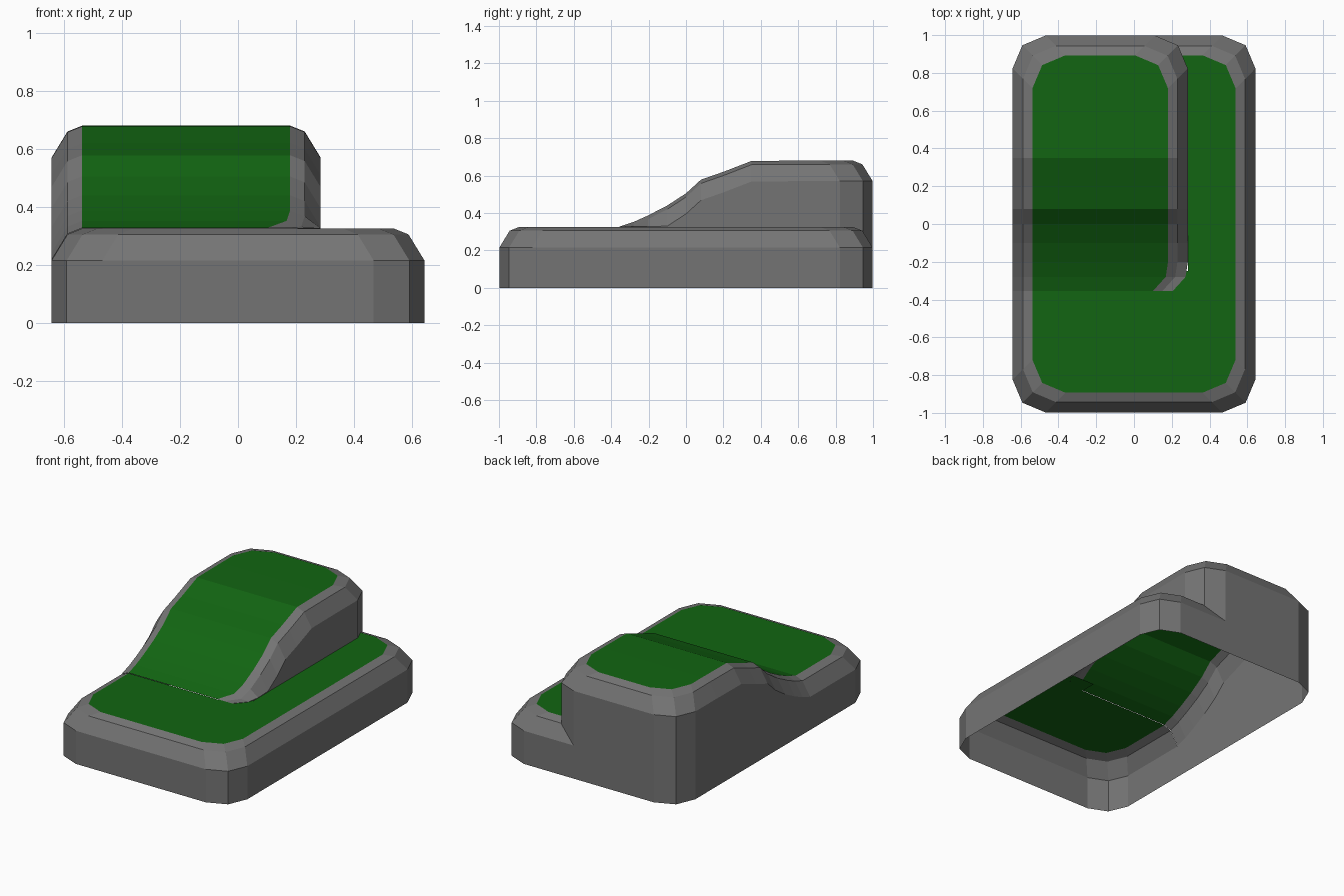
import bpy, bmesh

if "Cube" in bpy.data.objects:
    bpy.data.objects.remove(bpy.data.objects["Cube"])


def material(name, rgb):
    m = bpy.data.materials.new(name)
    m.diffuse_color = (*rgb, 1)
    m.use_nodes = True
    m.node_tree.nodes["Principled BSDF"].inputs["Base Color"].default_value = m.diffuse_color
    return m


ROCK = material("rock grey", (0.175, 0.175, 0.175))
GRASS = material("grass green", (0.006, 0.13, 0.006))

HX, HY = 0.643, 0.998
# inset and drop from the top of each ring of the rounded rim
RIM = [(0, 0.11), (0.055, 0.02), (0.105, 0)]
CORNER, CHAMFER = 0.175, 0.052


def finish(bm, name):
    me = bpy.data.meshes.new(name)
    bm.to_mesh(me)
    bm.free()
    me.materials.append(ROCK)
    me.materials.append(GRASS)
    ob = bpy.data.objects.new(name, me)
    bpy.context.collection.objects.link(ob)
    return ob


def orient(bm):
    bmesh.ops.recalc_face_normals(bm, faces=bm.faces)
    if sum(f.normal.z * f.calc_area() for f in bm.faces) < 0:
        bmesh.ops.reverse_faces(bm, faces=bm.faces)


def corner(x, y, sx, sy):
    """Three points of a chamfered corner, from the x side to the y side."""
    return [(x, y - sy * CORNER), (x - sx * CHAMFER, y - sy * CHAMFER),
            (x - sx * CORNER, y)]


# Lower block: open shell with rounded rim and grass top
TOP = 0.325
FOOT = -0.355          # y where the ramp begins
RIGHT = 0.285          # x of the ramp's right wall
bm = bmesh.new()
rings = []
for d, drop in [(0, TOP)] + RIM:
    x, y = HX - d, HY - d
    pts = (corner(x, y, 1, 1) + corner(-x, y, -1, 1)[::-1]
           + corner(-x, -y, -1, -1) + corner(x, -y, 1, -1)[::-1])
    rings.append([bm.verts.new((px, py, TOP - drop)) for px, py in pts])
for a, b in zip(rings, rings[1:]):
    for i in range(len(a)):
        j = (i + 1) % len(a)
        bm.faces.new((a[i], a[j], b[j], b[i]))
bm.faces.new(rings[-1]).material_index = 1
orient(bm)

# Cut away the part of the block that the ramp replaces
for co, no in [((RIGHT, 0, 0), (1, 0, 0)), ((0.11, 0, 0), (1, 0, 0)),
               ((0, FOOT, 0), (0, 1, 0)), ((0, -0.25, 0), (0, 1, 0)),
               ((0, 0.82, 0), (0, 1, 0))]:
    bmesh.ops.bisect_plane(bm, geom=bm.verts[:] + bm.edges[:] + bm.faces[:],
                           plane_co=co, plane_no=no)


def under_ramp(f):
    c = f.calc_center_median()
    limit = RIGHT if -0.25 < c.y < 0.82 else 0.11
    return c.y > FOOT and c.x < limit


bmesh.ops.delete(bm, geom=[f for f in bm.faces if under_ramp(f)], context='FACES')
finish(bm, "lower_block")

# Ramp and plateau: U-shaped rings that follow a height profile
PROFILE = [(FOOT, 0.327), (-0.28, 0.352), (-0.2, 0.388), (-0.1, 0.44), (0, 0.505),
           (0.08, 0.578), (0.2, 0.62), (0.35, 0.678), (0.6, 0.68)]
HEIGHT = dict(PROFILE)
TUCK = {FOOT: 0.08, -0.28: 0.012}   # right rim curls in at the foot
bm = bmesh.new()
rings = []
for d, drop in [(0, None)] + RIM:
    left = [(-HX + d, y) for y, h in PROFILE] + corner(-HX + d, HY - d, -1, 1)
    right = [(RIGHT - d - TUCK.get(y, 0), y) for y, h in PROFILE]
    right += corner(RIGHT - d, HY - d, 1, 1)
    ring = []
    for k, (x, y) in enumerate(left + right[::-1]):
        on_right = k >= len(left)
        if drop is None:            # bottom edge
            z = 0
            if on_right and x > 0.15:
                z = 0.2 if y > 0.9 else 0.32
        else:
            z = HEIGHT.get(y, 0.68) - drop
            if on_right:
                z = max(z, 0.327)
        ring.append(bm.verts.new((x, y, z)))
    rings.append(ring)
n = len(rings[0])
for a, b in zip(rings, rings[1:]):
    for i in range(n - 1):
        bm.faces.new((a[i], a[i + 1], b[i + 1], b[i]))
top = rings[-1]
for i in range(n // 2 - 1):
    bm.faces.new((top[i], top[i + 1], top[n - 2 - i], top[n - 1 - i])).material_index = 1
orient(bm)
finish(bm, "ramp_and_plateau")
